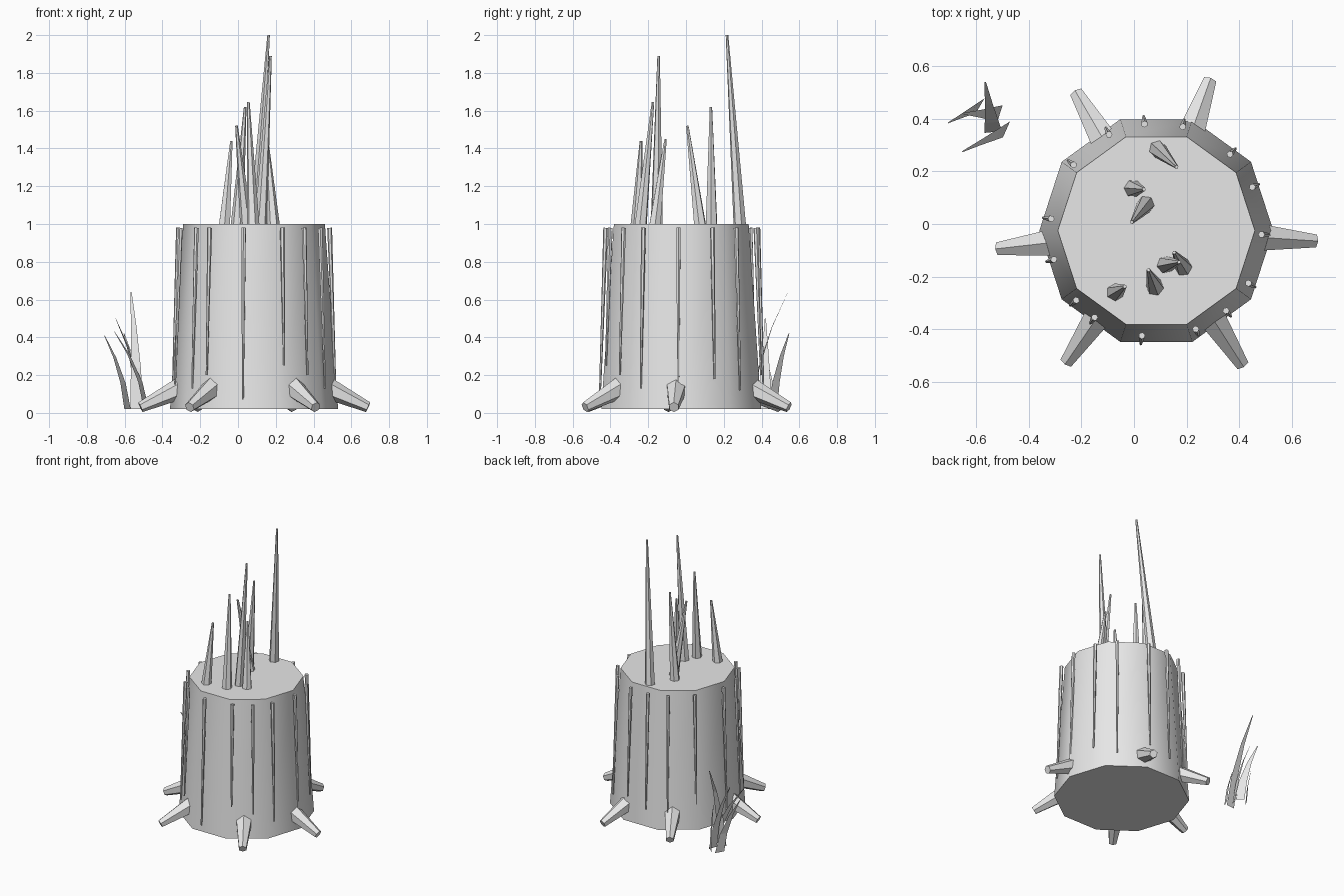
import bpy, bmesh, math
from mathutils import Vector

if "Cube" in bpy.data.objects:
    bpy.data.objects.remove(bpy.data.objects["Cube"])

grey = bpy.data.materials.new("plain grey")
grey.diffuse_color = (0.8, 0.8, 0.8, 1)
grey.use_nodes = True
grey.node_tree.nodes["Principled BSDF"].inputs["Base Color"].default_value = grey.diffuse_color
CX, CY = 0.085, -0.025          # trunk axis


def make_object(name, bm):
    mesh = bpy.data.meshes.new(name)
    bm.to_mesh(mesh)
    bm.free()
    mesh.materials.append(grey)
    ob = bpy.data.objects.new(name, mesh)
    bpy.context.collection.objects.link(ob)
    return ob


def cone(name, start, end, r1, r2, sides):
    """Tapered prism running from start to end."""
    start, end = Vector(start), Vector(end)
    axis = end - start
    bm = bmesh.new()
    bmesh.ops.create_cone(bm, cap_ends=True, segments=sides, radius1=r1,
                          radius2=r2, depth=axis.length)
    rot = axis.to_track_quat('Z', 'Y')
    for v in bm.verts:
        v.co = rot @ v.co + (start + end) / 2
    return make_object(name, bm)


# Trunk: ten-sided tapered stump, smooth round the sides
bm = bmesh.new()
rings = []
for r, z in ((0.445, 0.02), (0.375, 1.0)):
    rings.append([bm.verts.new((CX + r * math.cos(i * math.tau / 10),
                                CY + r * math.sin(i * math.tau / 10), z))
                  for i in range(10)])
low, high = rings
for i in range(10):
    j = (i + 1) % 10
    bm.faces.new((low[i], low[j], high[j], high[i]))
bm.faces.new(high)
bm.faces.new(low[::-1])
trunk = make_object("trunk", bm)
bpy.context.view_layer.objects.active = trunk
trunk.select_set(True)
bpy.ops.object.shade_smooth_by_angle(angle=math.radians(45))
trunk.select_set(False)

# Roots: stubby hexagonal cones sloping down to the ground
root_tips = [(0.70, -0.065), (0.29, 0.55), (-0.22, 0.50),
             (-0.53, -0.095), (-0.26, -0.53), (0.415, -0.54)]
for x, y in root_tips:
    out = Vector((x - CX, y - CY, 0)).normalized()
    centre = Vector((CX, CY, 0))
    cone("root", centre + out * 0.36 + Vector((0, 0, 0.145)),
         centre + out * 0.605 + Vector((0, 0, 0.03)), 0.062, 0.028, 6)

# Bark strips: thin slivers hanging down the sides (top x, top y, lower end z)
strips = [(0.04, 0.38, 0.15), (0.185, 0.37, 0.2), (0.365, 0.265, 0.12),
          (0.45, 0.14, 0.18), (0.485, -0.04, 0.05), (0.435, -0.225, 0.13),
          (0.35, -0.33, 0.2), (0.235, -0.40, 0.25), (0.03, -0.425, 0.07),
          (-0.15, -0.355, 0.2), (-0.22, -0.29, 0.13), (-0.305, -0.135, 0.15),
          (-0.315, 0.02, 0.1), (-0.23, 0.225, 0.2), (-0.095, 0.34, 0.15)]
for x, y, z in strips:
    k = 1 + 0.085 * (1 - z)
    cone("bark_strip", (CX + (x - CX) * k, CY + (y - CY) * k, z),
         (x, y, 0.98), 0.005, 0.013, 6)

# Splinters: tall leaning spikes on the cut top (base x, y, tip x, y, z)
splinters = [(0.09, 0.285, 0.162, 0.217, 2.0), (-0.005, 0.135, 0.038, 0.132, 1.62),
             (0.045, 0.075, -0.008, 0.007, 1.52), (-0.072, -0.26, -0.035, -0.238, 1.44),
             (0.08, -0.24, 0.055, -0.175, 1.645), (0.12, -0.155, 0.172, -0.145, 1.89),
             (0.188, -0.165, 0.153, -0.108, 1.45)]
for bx, by, tx, ty, tz in splinters:
    cone("splinter", (bx, by, 0.99), (tx, ty, tz), 0.034, 0.007, 6)

# Grass: curved single-sheet blades beside the trunk (base, tip, width direction)
blades = [((-0.535, 0.35, 0.02), (-0.566, 0.54, 0.64), (1, 0.1)),
          ((-0.52, 0.46, 0.02), (-0.604, 0.545, 0.42), (0.7, -0.7)),
          ((-0.585, 0.45, 0.02), (-0.707, 0.385, 0.41), (0.5, 0.85)),
          ((-0.485, 0.36, 0.02), (-0.654, 0.275, 0.43), (0.4, 0.9)),
          ((-0.51, 0.42, 0.02), (-0.648, 0.42, 0.50), (0.3, 0.95))]
for base, tip, side in blades:
    base, tip = Vector(base), Vector(tip)
    side = Vector((*side, 0)).normalized()
    bend = base.lerp(tip, 0.15)
    bend.z = base.z + (tip.z - base.z) * 0.5
    bm = bmesh.new()
    pairs = []
    for t, w in ((0, 0.033), (0.35, 0.027), (0.7, 0.015), (1, 0.003)):
        p = base * (1 - t) ** 2 + bend * 2 * t * (1 - t) + tip * t * t
        pairs.append((bm.verts.new(p - side * w), bm.verts.new(p + side * w)))
    for (a, b), (c, d) in zip(pairs, pairs[1:]):
        bm.faces.new((a, b, d, c))
    make_object("grass_blade", bm)
